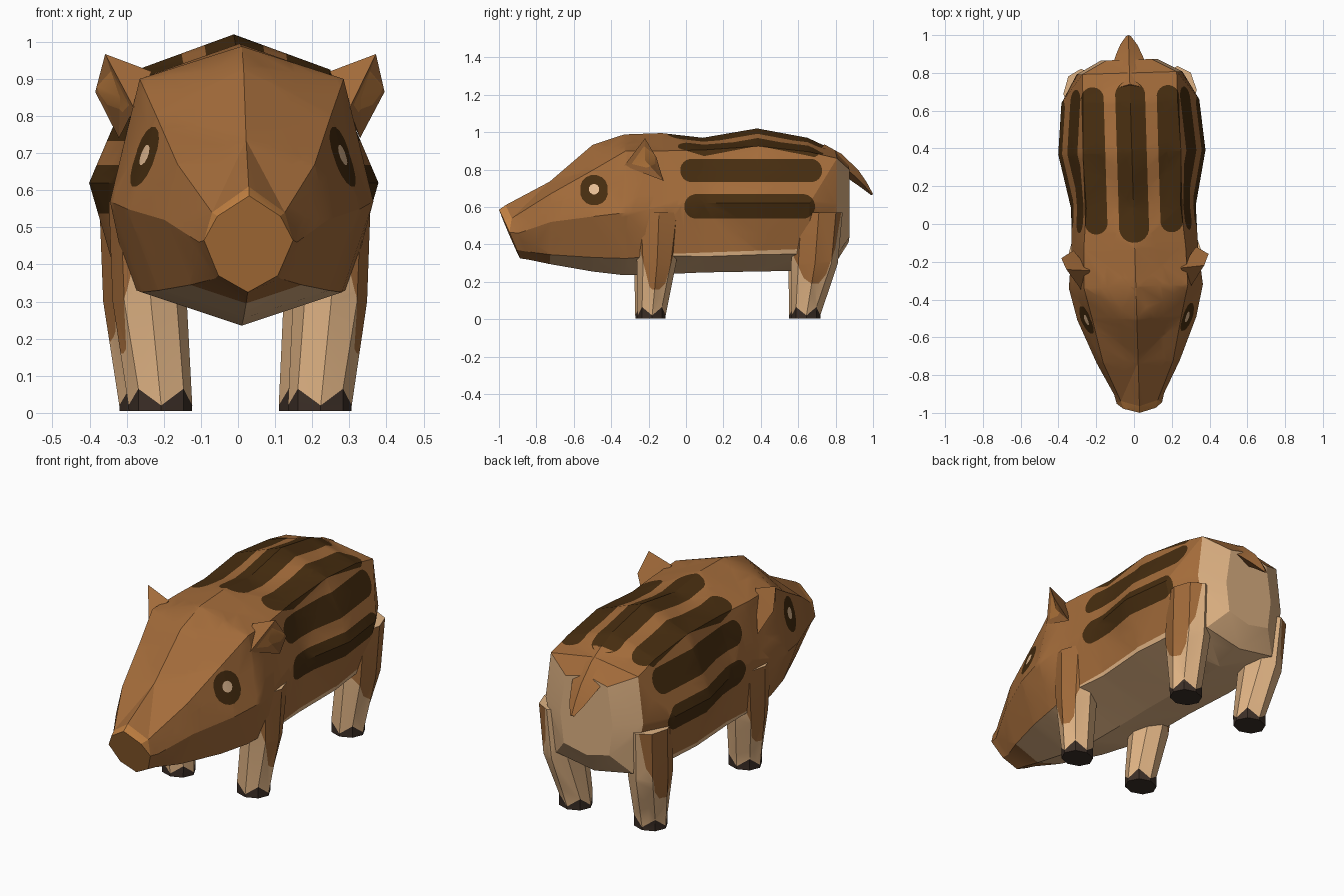
import bpy, bmesh, math
from mathutils import Vector, Matrix

if "Cube" in bpy.data.objects:
    bpy.data.objects.remove(bpy.data.objects["Cube"])

# Colours
PALETTE = {
    "brown_fur": (0.37, 0.15, 0.043),
    "dark_stripe": (0.062, 0.026, 0.005),
    "tan_fur": (0.74, 0.45, 0.23),
    "snout_orange": (0.56, 0.225, 0.055),
    "hoof_dark": (0.045, 0.028, 0.02),
    "eye_pale": (0.85, 0.55, 0.32),
}
BROWN, DARK, TAN, ORANGE, HOOF, PALE = range(6)
materials = []
for name, rgb in PALETTE.items():
    mat = bpy.data.materials.new(name)
    mat.use_nodes = True
    mat.diffuse_color = (*rgb, 1)
    shader = mat.node_tree.nodes["Principled BSDF"]
    shader.inputs["Base Color"].default_value = (*rgb, 1)
    shader.inputs["Roughness"].default_value = 0.9
    materials.append(mat)


def loft(rings):
    """Join rings of points into a closed, triangulated skin."""
    bm = bmesh.new()
    loops = [[bm.verts.new(p) for p in ring] for ring in rings]
    for a, b in zip(loops, loops[1:]):
        for i in range(len(a)):
            j = (i + 1) % len(a)
            bm.faces.new((a[i], a[j], b[j], b[i]))
    bm.faces.new(loops[0])
    bm.faces.new(loops[-1])
    tidy(bm)
    return bm


def tidy(bm):
    bmesh.ops.triangulate(bm, faces=bm.faces[:])
    bmesh.ops.recalc_face_normals(bm, faces=bm.faces[:])
    bm.normal_update()


def paint(bm, outline, direction, index, facing=0.15):
    """Cut a convex outline into the faces that look along direction."""
    d = Vector(direction)
    if abs(d.z) > 0.5:
        points = [Vector((u, v, 0)) for u, v in outline]
    else:
        points = [Vector((0, u, v)) for u, v in outline]
    middle = sum(points, Vector()) / len(points)
    bm.normal_update()
    faces = [f for f in bm.faces if f.normal.dot(d) > facing]
    for p, q in zip(points, points[1:] + points[:1]):
        normal = (q - p).cross(d).normalized()
        if normal.dot(middle - p) > 0:
            normal.negate()
        geom = set(faces)
        for f in faces:
            geom.update(f.edges)
            geom.update(f.verts)
        cut = bmesh.ops.bisect_plane(bm, geom=list(geom), dist=1e-5,
                                     plane_co=p, plane_no=normal)
        faces = [f for f in cut["geom"] if isinstance(f, bmesh.types.BMFace)
                 and normal.dot(f.calc_center_median() - p) < 0]
    for f in faces:
        f.material_index = index


def capsule(u, v, a, b, n=20):
    """Outline with straight sides and round ends, half sizes a and b."""
    r = min(a, b)
    out = []
    for k in range(n):
        t = math.tau * (k + 0.5) / n
        c, s = math.cos(t), math.sin(t)
        out.append((u + r * c + math.copysign(a - r, c),
                    v + r * s + math.copysign(b - r, s)))
    return out


def finish(bm, name):
    """Turn the mesh slightly and make it an object."""
    bm.transform(Matrix.Rotation(0.03, 4, "Z"))
    mesh = bpy.data.meshes.new(name)
    bm.to_mesh(mesh)
    bm.free()
    obj = bpy.data.objects.new(name, mesh)
    bpy.context.collection.objects.link(obj)
    for mat in materials:
        mesh.materials.append(mat)
    bpy.ops.object.select_all(action="DESELECT")
    obj.select_set(True)
    bpy.context.view_layer.objects.active = obj
    bpy.ops.object.shade_smooth_by_angle(angle=math.radians(24))


def section(y, top, ux, uz, mx, mz, lx, lz, bottom, slant=0.0):
    """Eight-sided slice: top, shoulder, flank, lower edge, bottom."""
    half = [(ux, uz), (mx, mz), (lx, lz)]
    ring = [(0, top)] + half + [(0, bottom)] + [(-x, z) for x, z in half[::-1]]
    return [(x, y + (top - z) * slant, z) for x, z in ring]


# Head and body in one skin, from snout to rump
body = loft([
    section(-1.0, .585, .085, .53, .12, .465, .08, .37, .325, .43),
    section(-.965, .61, .098, .54, .132, .46, .088, .362, .318, .43),
    section(-.73, .735, .185, .67, .22, .52, .15, .345, .295),
    section(-.5, .932, .235, .80, .315, .55, .23, .33, .255),
    section(-.33, .988, .275, .90, .355, .57, .27, .325, .235),
    section(-.13, .995, .27, .90, .335, .60, .30, .34, .24),
    section(.09, .97, .25, .905, .33, .62, .29, .335, .25),
    section(.38, 1.02, .26, .925, .39, .62, .31, .345, .255),
    section(.65, .97, .25, .895, .365, .62, .29, .35, .26),
    section(.8, .90, .25, .86, .28, .62, .22, .34, .30),
    section(.87, .83, .12, .80, .15, .60, .13, .44, .41),
])
for f in body.faces:
    c, n = f.calc_center_median(), f.normal
    if c.y < -.93 or (n.y < -.7 and c.y < -.85):
        f.material_index = ORANGE
    elif (n.z < -.5 and c.y > -.72) or (c.y > .8 and c.z < .81):
        f.material_index = TAN

# Back stripes
paint(body, capsule(0, .33, .08, .43), (0, 0, 1), DARK)
for s in (1, -1):
    paint(body, capsule(s * .2, .34, .06, .39), (0, 0, 1), DARK, .2)

# Flank stripes, pale belly strip and eyes on both sides
for s in (1, -1):
    side = (s, 0, 0)
    paint(body, capsule(.34, .795, .38, .063), side, DARK)
    paint(body, capsule(.33, .603, .35, .066), side, DARK)
    paint(body, [(-.08, .3), (.6, .3), (.6, .375), (-.08, .35)], side, TAN, .5)
    paint(body, capsule(-.5, .69, .074, .082, 16), side, DARK)
    paint(body, capsule(-.5, .695, .028, .028, 12), side, PALE)
finish(body, "body")


# Legs with zigzag hoof tops
def leg_ring(s, z, cx, cy, rx, ry, zigzag=0.0):
    ring = []
    for k in range(8):
        t = math.tau * k / 8
        ring.append((s * (cx + rx * math.cos(t)), cy + ry * math.sin(t),
                     z + zigzag * (k % 2)))
    return ring


LEGS = {
    "front_leg": ((-.19, .075), (-.165, .105), (-.155, .135),
                  [(-.32, .62), (-.245, .33), (-.215, .18), (-.19, .16),
                   (-.15, .16), (-.12, .19), (-.08, .33), (0, .62)]),
    "hind_leg": ((.635, .077), (.68, .125), (.70, .13),
                 [(.53, .62), (.57, .33), (.62, .22), (.66, .19),
                  (.70, .19), (.74, .24), (.79, .38), (.83, .62)]),
}
for name, (foot, knee, thigh, patch) in LEGS.items():
    for s, label in ((1, "left"), (-1, "right")):
        leg = loft([
            leg_ring(s, .005, .215, foot[0], .085, foot[1]),
            leg_ring(s, .02, .215, foot[0], .086, foot[1], .045),
            leg_ring(s, .30, .243, knee[0], .100, knee[1]),
            leg_ring(s, .57, .255, thigh[0], .098, thigh[1]),
        ])
        for f in leg.faces:
            f.material_index = HOOF if f.calc_center_median().z < .045 else TAN
        paint(leg, patch, (s, 0, 0), BROWN, .3)
        finish(leg, f"{label}_{name}")

# Ears: hollow cups with a lighter inside
EAR = {"front": (.29, -.34, .82), "tip": (.365, -.23, .967),
       "edge": (.39, -.17, .865), "back": (.325, -.13, .74),
       "root": (.24, -.24, .92), "hollow": (.325, -.23, .85)}
EAR_FACES = ["front hollow tip", "tip hollow edge", "edge hollow back",
             "front back hollow", "tip edge root", "edge back root",
             "front tip root", "front root back"]
for s, label in ((1, "left"), (-1, "right")):
    ear = bmesh.new()
    v = {k: ear.verts.new((s * x, y, z)) for k, (x, y, z) in EAR.items()}
    for names in EAR_FACES:
        ear.faces.new([v[k] for k in names.split()])
    tidy(ear)
    paint(ear, [(-.3, .83), (-.235, .925), (-.18, .88), (-.175, .83),
                (-.22, .81)], (s, 0, 0), ORANGE, .1)
    finish(ear, f"{label}_ear")


# Tail: flattened, tapering and drooping
def tail_ring(y, z, w, h):
    return [(0, y, z), (w, y - h * .5, z - h * .6),
            (0, y - h, z - h), (-w, y - h * .5, z - h * .6)]


finish(loft([tail_ring(.74, .935, .10, .05), tail_ring(.83, .885, .105, .06),
             tail_ring(.92, .80, .07, .05), tail_ring(.965, .735, .045, .03),
             tail_ring(1.0, .67, .012, .008)]), "tail")
